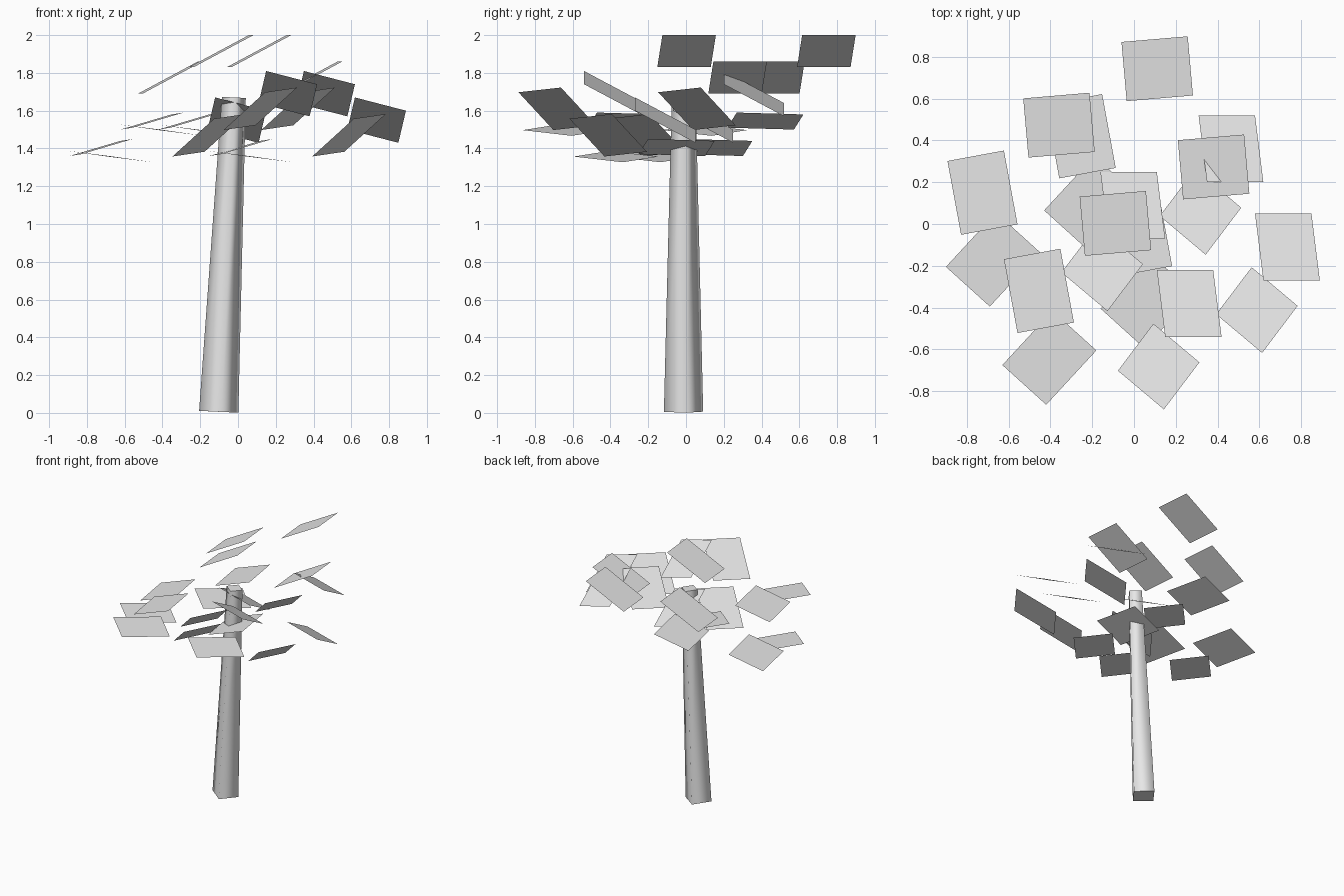
import bpy, bmesh, math
from mathutils import Vector

cube = bpy.data.objects.get("Cube")
if cube:
    bpy.data.objects.remove(cube, do_unlink=True)

grey = bpy.data.materials.new("plain_grey")
grey.use_nodes = True
colour = (0.8, 0.8, 0.8, 1)
grey.diffuse_color = colour
grey.node_tree.nodes["Principled BSDF"].inputs["Base Color"].default_value = colour


def finish(bm, name):
    mesh = bpy.data.meshes.new(name)
    bm.to_mesh(mesh)
    bm.free()
    mesh.materials.append(grey)
    obj = bpy.data.objects.new(name, mesh)
    bpy.context.collection.objects.link(obj)
    return obj


# Trunk: leaning, tapered four-sided column with smooth sides and flat caps
def trunk(bottom, top, r_bottom, r_top, turn):
    bm = bmesh.new()
    axis = (top - bottom).normalized()
    side = (Vector((1, 0, 0)) - axis * axis.x).normalized()
    back = axis.cross(side)
    rings = []
    for centre, radius in ((bottom, r_bottom), (top, r_top)):
        angles = [turn + i * math.pi / 2 for i in range(4)]
        rings.append([bm.verts.new(centre + radius * (math.cos(a) * side + math.sin(a) * back))
                      for a in angles])
    low, high = rings
    for i in range(4):
        j = (i + 1) % 4
        bm.faces.new((low[i], low[j], high[j], high[i])).smooth = True
    for cap in (bm.faces.new(low[::-1]), bm.faces.new(high)):
        for edge in cap.edges:
            edge.smooth = False
    finish(bm, "trunk")


trunk(Vector((-0.102, -0.013, 0.006)), Vector((-0.022, -0.012, 1.67)),
      0.105, 0.064, math.radians(8))

# Foliage: five clusters, each with four parallel leaf cards on a turned square
STEP_A = Vector((0.135, -0.235, 0))
STEP_B = Vector((0.235, 0.135, 0))


def leaf_cluster(name, centre, width, length):
    bm = bmesh.new()
    u, v = Vector(width) / 2, Vector(length) / 2
    for s in (-1, 1):
        for t in (-1, 1):
            c = Vector(centre) + s * STEP_A + t * STEP_B
            c.z -= 0.07 * s * t
            bm.faces.new([bm.verts.new(c + a * u + b * v)
                          for a, b in ((-1, -1), (1, -1), (1, 1), (-1, 1))])
    finish(bm, name)


leaf_cluster("back_leaves", (0.011, 0.373, 1.845), (0.317, 0.027, 0.17), (-0.025, 0.283, 0))
leaf_cluster("right_leaves", (-0.355, 0.05, 1.475), (0.27, 0.05, 0.08), (-0.065, 0.353, -0.01))
leaf_cluster("front_right_leaves", (-0.305, -0.27, 1.427), (0.21, -0.19, -0.03), (0.24, 0.26, -0.03))
leaf_cluster("front_left_leaves", (0.218, -0.312, 1.54), (0.22, -0.185, 0.2), (0.17, 0.225, 0.025))
leaf_cluster("left_leaves", (0.364, -0.01, 1.62), (0.27, 0, -0.07), (-0.04, 0.32, -0.17))
